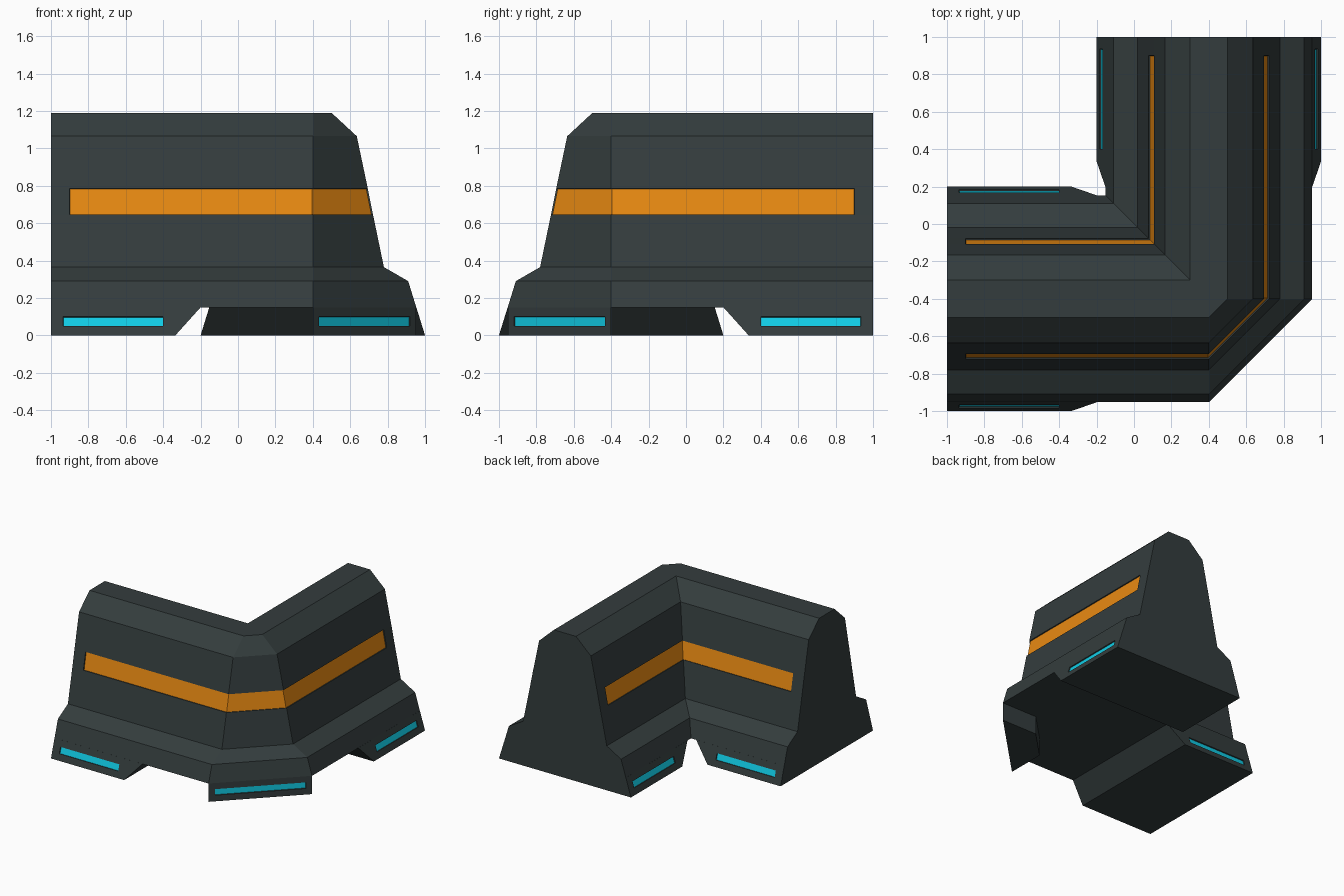
import bpy
import bmesh

cube = bpy.data.objects.get("Cube")
if cube:
    bpy.data.objects.remove(cube, do_unlink=True)


def material(name, color):
    mat = bpy.data.materials.new(name)
    mat.use_nodes = True
    mat.diffuse_color = (*color, 1)
    bsdf = next(n for n in mat.node_tree.nodes if n.type == 'BSDF_PRINCIPLED')
    bsdf.inputs["Base Color"].default_value = (*color, 1)
    return mat


DARK = material("dark_slate", (0.034, 0.046, 0.047))
ORANGE = material("warning_orange", (0.80, 0.25, 0.006))
CYAN = material("light_cyan", (0.006, 0.66, 0.86))

CX, CY = 0.4, -0.4      # where the two arm centre lines meet
RECESS = 0.008


def loft(name, loops, accent, level, segments):
    """Stack plan loops into a solid; recess and colour some side faces."""
    bm = bmesh.new()
    rings = [[bm.verts.new(p) for p in loop] for loop in loops]
    n = len(rings[0])
    panels = []
    for k in range(len(rings) - 1):
        low, high = rings[k], rings[k + 1]
        for i in range(n):
            j = (i + 1) % n
            face = bm.faces.new((low[i], low[j], high[j], high[i]))
            if k == level and i in segments:
                panels.append(face)
    bm.faces.new(rings[0])
    bm.faces.new(rings[-1])
    bmesh.ops.recalc_face_normals(bm, faces=bm.faces[:])
    for face in panels:
        face.material_index = 1
    rim = bmesh.ops.inset_region(bm, faces=panels, thickness=0.001,
                                 depth=-RECESS, use_even_offset=True)
    for face in rim["faces"]:
        face.material_index = 0
    mesh = bpy.data.meshes.new(name)
    bm.to_mesh(mesh)
    bm.free()
    mesh.materials.append(DARK)
    mesh.materials.append(accent)
    obj = bpy.data.objects.new(name, mesh)
    bpy.context.collection.objects.link(obj)
    return obj


# Barrier body: mitred on the inside of the bend, chamfered on the outside
def body_loop(h, z):
    e, s = 1.0, 0.9     # arm end and stripe end
    inner = [(-e, CY + h), (-s, CY + h), (CX - h, CY + h),
             (CX - h, s), (CX - h, e)]
    outer = [(CX + h, e), (CX + h, s), (CX + h, CY),
             (CX, CY - h), (-s, CY - h), (-e, CY - h)]
    return [(x, y, z) for x, y in inner + outer]


PROFILE = [(0.553, 0.15), (0.51, 0.29), (0.38, 0.365), (0.322, 0.645),
           (0.294, 0.785), (0.235, 1.065), (0.1, 1.19)]
loft("barrier_body", [body_loop(h, z) for h, z in PROFILE],
     ORANGE, 3, {1, 2, 6, 7, 8})

HEIGHTS = (0, 0.05, 0.1, 0.15)


# Arm feet: sloped sides, slanted towards the bend, with a light on each side
def foot_loop(z, mirrored):
    h = 0.6 - 0.31 * z
    xs = [-1, -0.935, -0.4, -0.335 + 0.9 * z]
    plan = [(x, CY + h) for x in xs] + [(x, CY - h) for x in reversed(xs)]
    if mirrored:
        plan = [(-y, -x) for x, y in plan]
    return [(x, y, z) for x, y in plan]


for foot_name, mirrored in (("right_arm_foot", False), ("back_arm_foot", True)):
    loft(foot_name, [foot_loop(z, mirrored) for z in HEIGHTS],
         CYAN, 1, {1, 5})

# Corner foot: upright block below the chamfer
r, inner_r, gap = 0.553, 0.23, 0.033
corner = [(CX, CY - r), (CX + gap, CY - r + gap), (CX + r - gap, CY - gap),
          (CX + r, CY), (CX + inner_r, CY), (CX, CY - inner_r)]
loft("corner_foot", [[(x, y, z) for x, y in corner] for z in HEIGHTS],
     CYAN, 1, {1})
